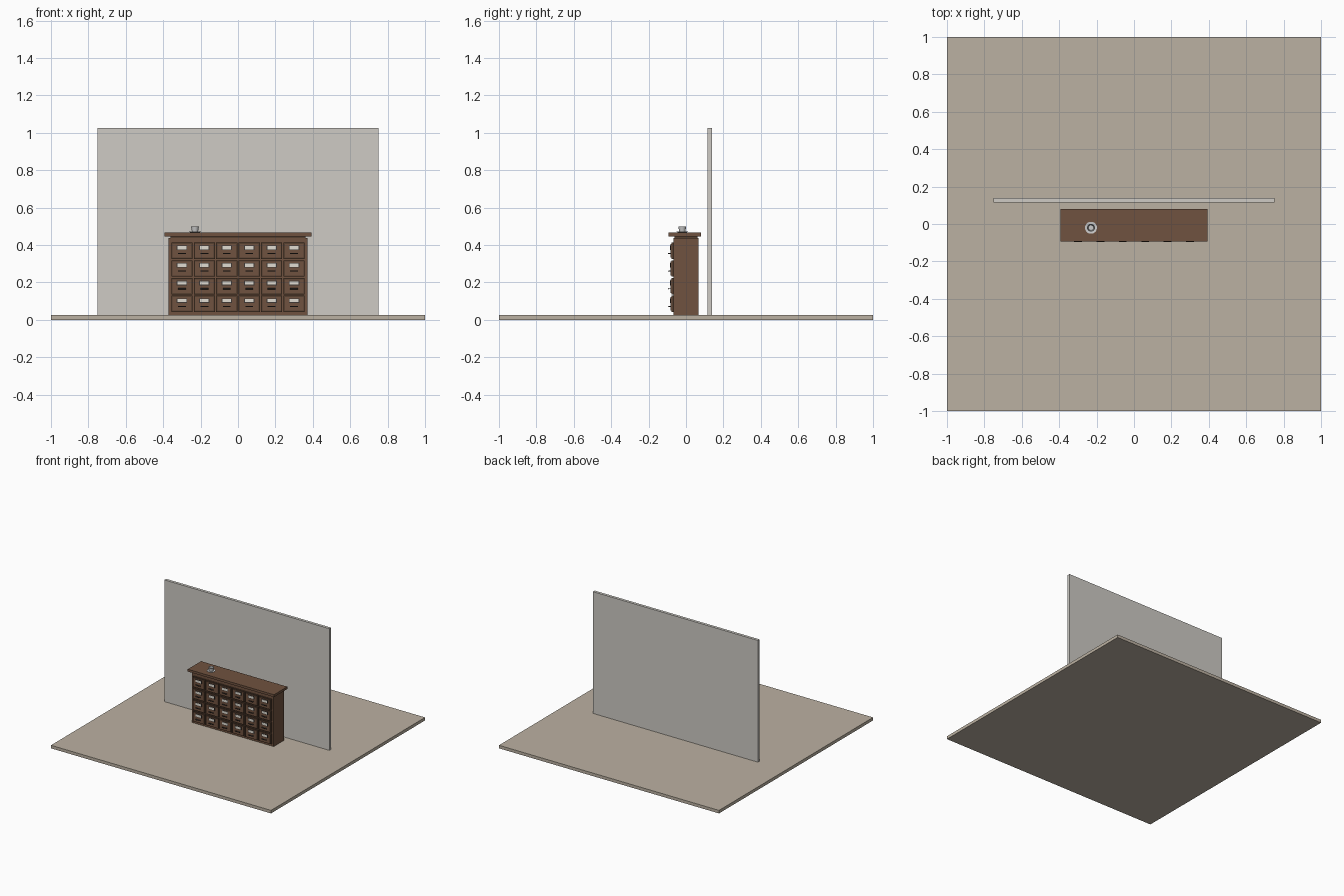
import bpy, math

if "Cube" in bpy.data.objects:
    bpy.data.objects.remove(bpy.data.objects["Cube"])


def material(name, rgb):
    m = bpy.data.materials.new(name)
    m.diffuse_color = (*rgb, 1)
    m.use_nodes = True
    m.node_tree.nodes["Principled BSDF"].inputs["Base Color"].default_value = m.diffuse_color
    return m


FLOOR = material("floor_tan", (0.50, 0.44, 0.36))
WALL = material("wall_grey", (0.62, 0.60, 0.56))
WOOD = material("wood", (0.16, 0.085, 0.05))
DARK = material("dark_wood", (0.09, 0.05, 0.03))
METAL = material("dark_metal", (0.05, 0.04, 0.035))
PAPER = material("paper", (0.75, 0.72, 0.65))
CERAMIC = material("ceramic", (0.65, 0.66, 0.66))


def box(name, x, y, z, mat):
    """Box from (min, max) ranges."""
    bpy.ops.mesh.primitive_cube_add(size=1, location=[sum(r) / 2 for r in (x, y, z)])
    o = bpy.context.object
    o.name = name
    o.scale = [r[1] - r[0] for r in (x, y, z)]
    bpy.ops.object.transform_apply(location=False, rotation=False, scale=True)
    o.data.materials.append(mat)
    return o


def mid(c, w):
    return (c - w / 2, c + w / 2)


def rod(name, loc, radius, length, rot, mat):
    bpy.ops.mesh.primitive_cylinder_add(vertices=10, radius=radius, depth=length,
                                        location=loc, rotation=rot)
    o = bpy.context.object
    o.name = name
    o.data.materials.append(mat)
    bpy.ops.object.shade_smooth_by_angle()


def lathe(name, profile, loc, mat, n=32):
    """Revolve (radius, z) points around z."""
    verts = [(r * math.cos(a), r * math.sin(a), z) for r, z in profile
             for a in (2 * math.pi * i / n for i in range(n))]
    faces = [(k * n + i, k * n + (i + 1) % n, (k + 1) * n + (i + 1) % n, (k + 1) * n + i)
             for k in range(len(profile) - 1) for i in range(n)]
    faces += [tuple(reversed(range(n))), tuple(range(len(verts) - n, len(verts)))]
    me = bpy.data.meshes.new(name)
    me.from_pydata(verts, [], faces)
    o = bpy.data.objects.new(name, me)
    bpy.context.collection.objects.link(o)
    o.location = loc
    me.materials.append(mat)
    bpy.context.view_layer.objects.active = o
    bpy.ops.object.select_all(action='DESELECT')
    o.select_set(True)
    bpy.ops.object.shade_smooth_by_angle()


# Room
box("floor", (-1, 1), (-1, 1), (0, 0.025), FLOOR)
box("back_wall", (-0.75, 0.75), (0.115, 0.138), (0.025, 1.025), WALL)

# Cabinet carcass and top
box("cabinet_body", (-0.372, 0.372), (-0.068, 0.067), (0.025, 0.438), WOOD)
box("top_neck", (-0.362, 0.362), (-0.062, 0.062), (0.438, 0.447), DARK)
box("cabinet_top", (-0.392, 0.392), (-0.093, 0.08), (0.447, 0.466), WOOD)

# Drawer grid with label holders and pulls
for row in range(4):
    for col in range(6):
        x, z = -0.30 + 0.12 * col, 0.086 + 0.0943 * row
        tag = f"{row + 1}_{col + 1}"
        box("drawer_" + tag, mid(x, 0.113), (-0.077, -0.066), mid(z, 0.087), DARK)
        box("drawer_panel_" + tag, mid(x, 0.099), (-0.082, -0.075), mid(z, 0.073), WOOD)
        box("label_frame_" + tag, mid(x, 0.056), (-0.085, -0.081), mid(z + 0.017, 0.025), METAL)
        box("label_" + tag, mid(x, 0.047), (-0.0865, -0.084), mid(z + 0.017, 0.017), PAPER)
        rod("pull_" + tag, (x, -0.092, z - 0.014), 0.0035, 0.042, (0, math.pi / 2, 0), METAL)
        for s in (-1, 1):
            rod("pull_post_" + tag, (x + s * 0.015, -0.086, z - 0.014), 0.002, 0.011,
                (math.pi / 2, 0, 0), METAL)

# Cup and saucer
lathe("saucer", [(0.018, 0), (0.032, 0.004), (0.032, 0.006), (0.018, 0.004)],
      (-0.23, -0.02, 0.466), CERAMIC)
lathe("cup", [(0.016, 0), (0.021, 0.028), (0.018, 0.028), (0.014, 0.005)],
      (-0.23, -0.02, 0.470), CERAMIC)
